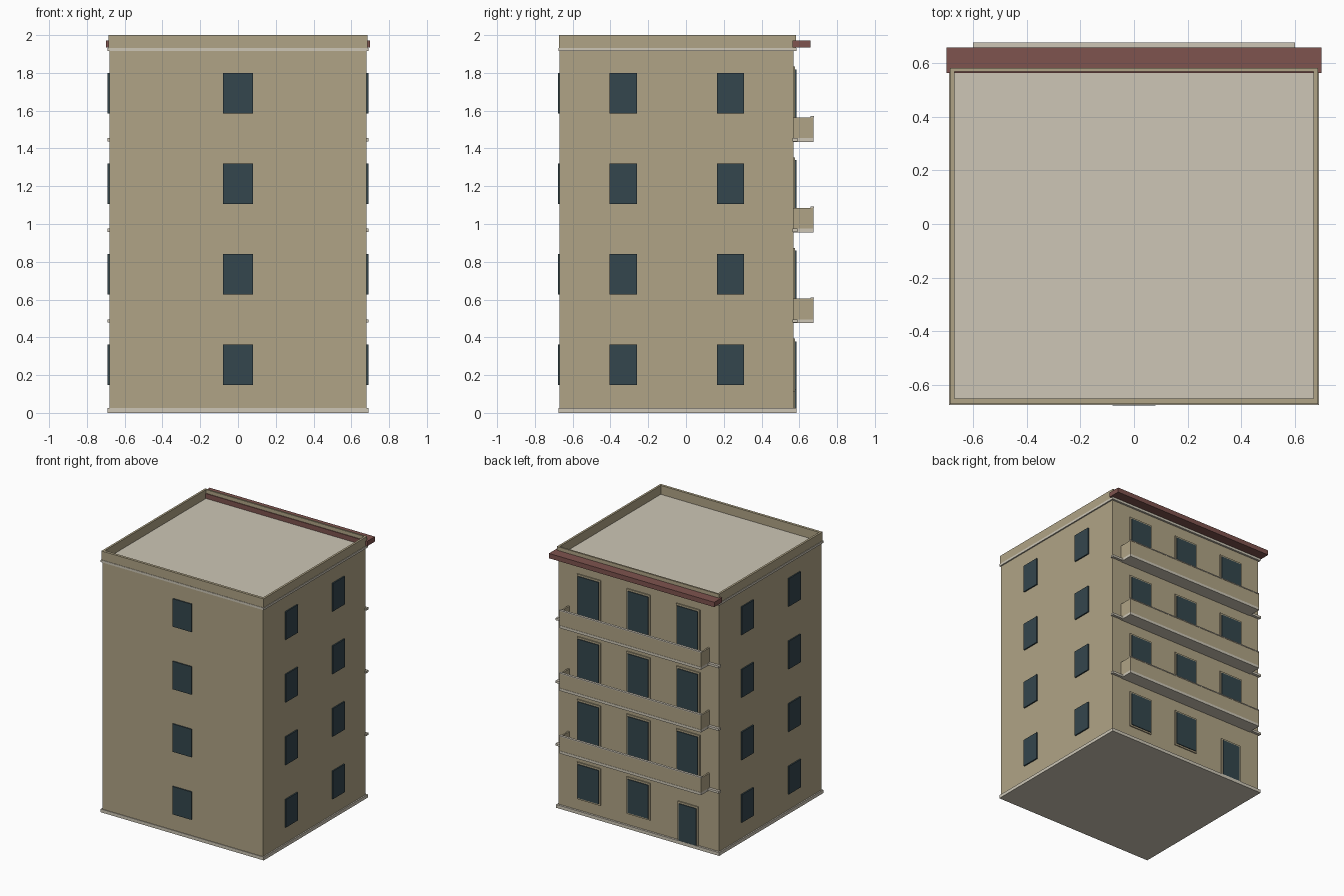
import bpy

if "Cube" in bpy.data.objects:
    bpy.data.objects.remove(bpy.data.objects["Cube"])


def material(name, rgb):
    m = bpy.data.materials.new(name)
    lin = [((c / 255 + 0.055) / 1.055) ** 2.4 for c in rgb]
    m.diffuse_color = (*lin, 1)
    m.use_nodes = True
    m.node_tree.nodes["Principled BSDF"].inputs["Base Color"].default_value = m.diffuse_color
    return m


WALL = material("tan wall", (176, 164, 134))
TRIM = material("pale stone", (205, 198, 182))
GLASS = material("dark glass", (52, 70, 77))
EAVE = material("red brown eave", (126, 83, 78))


def box(name, x, y, z, mat):
    """Box from (min, max) ranges on each axis."""
    verts = [(a, b, c) for a in x for b in y for c in z]
    faces = [(0, 1, 3, 2), (4, 6, 7, 5), (0, 4, 5, 1),
             (2, 3, 7, 6), (0, 2, 6, 4), (1, 5, 7, 3)]
    mesh = bpy.data.meshes.new(name)
    mesh.from_pydata(verts, [], faces)
    mesh.materials.append(mat)
    ob = bpy.data.objects.new(name, mesh)
    bpy.context.collection.objects.link(ob)
    return ob


FLOOR = 0.48           # storey height
BACK, FRONT = 0.57, -0.67
W = 0.68               # half width of the body

# Main block, plinth and roof slab
box("body", (-W, W), (FRONT, BACK), (0.02, 1.92), WALL)
box("plinth", (-0.69, 0.69), (-0.675, 0.585), (0, 0.025), TRIM)
box("roof_slab", (-0.69, 0.69), (-0.675, 0.585), (1.915, 1.932), TRIM)

# Parapet around the roof
top = (1.932, 2.0)
box("parapet_front", (-0.686, 0.686), (-0.672, -0.652), top, WALL)
box("parapet_back", (-0.686, 0.686), (0.569, 0.582), top, WALL)
for s in (-1, 1):
    box("parapet_side", sorted((s * 0.67, s * 0.686)), (-0.652, 0.569), top, WALL)

# Eave on the back
box("back_eave", (-0.70, 0.70), (0.564, 0.658), (1.935, 1.972), EAVE)

for f in range(4):
    dz = f * FLOOR
    # Front and side windows
    z = (0.148 + dz * 0.998, 0.362 + dz * 0.998)
    box("front_window", (-0.08, 0.08), (-0.678, -0.665), z, GLASS)
    for s in (-1, 1):
        for y in ((-0.405, -0.26), (0.163, 0.308)):
            box("side_window", sorted((s * 0.67, s * 0.69)), y, z, GLASS)

    # Framed back openings: ground windows and a door, balcony doors above
    for x in (-0.42, 0, 0.42):
        half, low, high = 0.1, 0.11, 0.393
        if f:
            low = 0.03
        elif x < 0:
            half, low, high = 0.087, 0.025, 0.322
        box("back_frame", (x - half, x + half), (0.565, 0.578),
            (low + dz, high + dz), WALL)
        box("back_glass", (x - half + 0.012, x + half - 0.012), (0.57, 0.584),
            (low + dz + (0.012 if low > 0.03 else 0), high + dz - 0.014), GLASS)

# Balconies with string courses
for f in range(3):
    z = 0.475 + f * FLOOR
    box("string_course", (-0.69, 0.69), (0.565, 0.59), (z + 0.003, z + 0.02), TRIM)
    box("balcony_slab", (-0.6, 0.6), (0.57, 0.676), (z, z + 0.02), TRIM)
    box("balcony_front", (-0.6, 0.6), (0.662, 0.674), (z + 0.02, z + 0.13), WALL)
    box("balcony_coping", (-0.6, 0.6), (0.658, 0.677), (z + 0.13, z + 0.137), TRIM)
    for s in (-1, 1):
        box("balcony_side", sorted((s * 0.588, s * 0.6)), (0.57, 0.662),
            (z + 0.02, z + 0.13), WALL)
